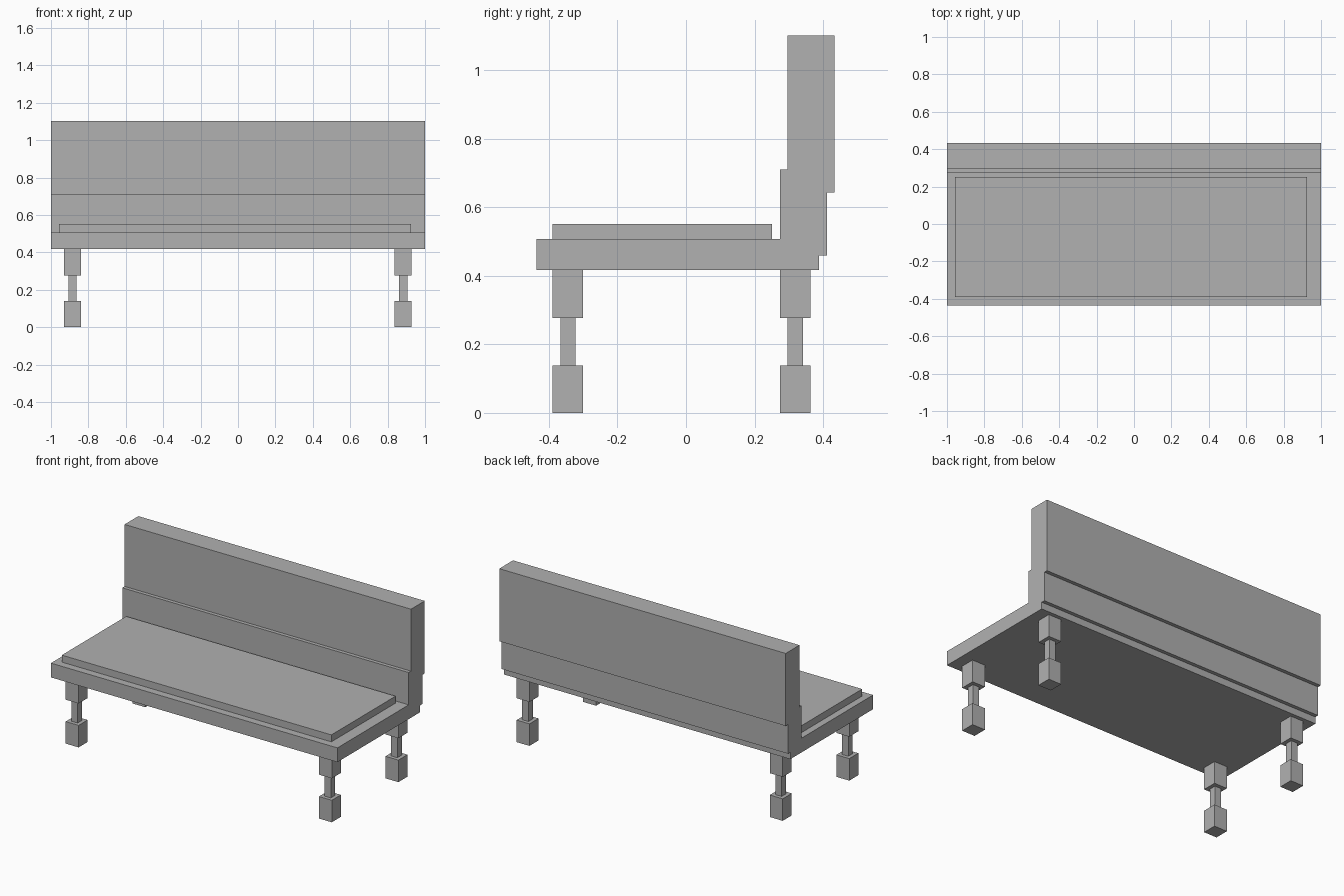
import bpy
import bmesh

old = bpy.data.objects.get("Cube")
if old:
    bpy.data.objects.remove(old, do_unlink=True)

grey = bpy.data.materials.new("plain_grey")
grey.use_nodes = True
colour = (0.44, 0.44, 0.44, 1)
grey.diffuse_color = colour
grey.node_tree.nodes["Principled BSDF"].inputs["Base Color"].default_value = colour


def finish(name, bm):
    bmesh.ops.recalc_face_normals(bm, faces=bm.faces)
    mesh = bpy.data.meshes.new(name)
    bm.to_mesh(mesh)
    bm.free()
    mesh.materials.append(grey)
    obj = bpy.data.objects.new(name, mesh)
    bpy.context.collection.objects.link(obj)
    return obj


def add_box(bm, low, high):
    verts = bmesh.ops.create_cube(bm, size=1)["verts"]
    for v in verts:
        v.co = [h if c > 0 else l for c, l, h in zip(v.co, low, high)]


# Bench body: one stepped side profile (y, z) swept across the width
profile = [(-0.437, 0.417), (0.388, 0.417), (0.388, 0.46), (0.411, 0.46),
           (0.411, 0.644), (0.434, 0.644), (0.434, 1.102), (0.297, 1.102),
           (0.297, 0.711), (0.274, 0.711), (0.274, 0.507), (-0.437, 0.507)]
bm = bmesh.new()
side = bm.faces.new([bm.verts.new((-1, y, z)) for y, z in profile])
swept = bmesh.ops.extrude_face_region(bm, geom=[side])["geom"]
for v in swept:
    if isinstance(v, bmesh.types.BMVert):
        v.co.x = 1
finish("seat_and_backrest", bm)

# Seat cushion
bm = bmesh.new()
add_box(bm, (-0.957, -0.39, 0.507), (0.925, 0.251, 0.551))
finish("seat_cushion", bm)

# Legs: wide foot, narrow neck, wide top block
sections = [(0, 0.139, 0.045), (0.139, 0.277, 0.022), (0.277, 0.417, 0.045)]
for x, side_name in ((-0.885, "right"), (0.883, "left")):
    for y, end_name in ((-0.345, "front"), (0.319, "back")):
        bm = bmesh.new()
        for bottom, top, r in sections:
            add_box(bm, (x - r, y - r, bottom), (x + r, y + r, top))
        finish(f"{end_name}_{side_name}_leg", bm)
